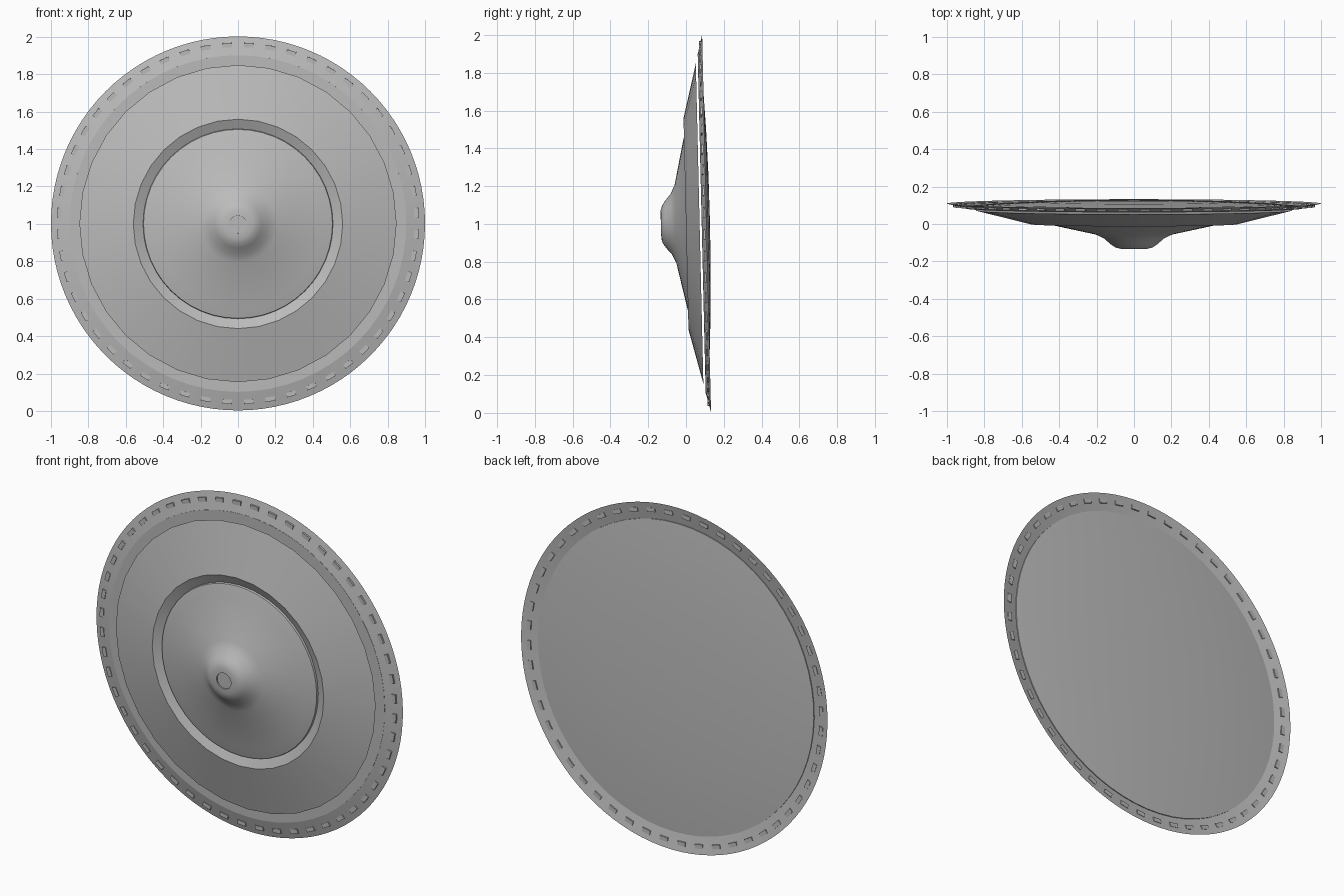
import bpy
import bmesh
import math
from mathutils import Matrix

cube = bpy.data.objects.get("Cube")
if cube:
    bpy.data.objects.remove(cube, do_unlink=True)

grey = bpy.data.materials.new("plain grey")
grey.use_nodes = True
colour = (0.5, 0.5, 0.5, 1)
grey.diffuse_color = colour
grey.node_tree.nodes["Principled BSDF"].inputs["Base Color"].default_value = colour

# The whole disc leans slightly, upper edge towards the front
LEAN = Matrix.Translation((0, 0, 1)) @ Matrix.Rotation(math.radians(1.35), 4, "X")


def finish(bm, name, smooth_angle):
    bmesh.ops.remove_doubles(bm, verts=bm.verts, dist=1e-5)
    bmesh.ops.recalc_face_normals(bm, faces=bm.faces)
    mesh = bpy.data.meshes.new(name)
    bm.to_mesh(mesh)
    bm.free()
    mesh.materials.append(grey)
    obj = bpy.data.objects.new(name, mesh)
    bpy.context.collection.objects.link(obj)
    obj.matrix_world = LEAN
    if smooth_angle:
        bpy.ops.object.select_all(action="DESELECT")
        obj.select_set(True)
        bpy.context.view_layer.objects.active = obj
        bpy.ops.object.shade_smooth_by_angle(angle=math.radians(smooth_angle))


def lathe(name, profile, sides, smooth_angle=0):
    """Spin (radius, y) points around the y axis."""
    bm = bmesh.new()
    verts = [bm.verts.new((r, y, 0)) for r, y in profile]
    edges = [bm.edges.new(pair) for pair in zip(verts, verts[1:])]
    bmesh.ops.spin(bm, geom=verts + edges, cent=(0, 0, 0), axis=(0, 1, 0),
                   angle=2 * math.pi, steps=sides, use_duplicate=False)
    finish(bm, name, smooth_angle)


# Thin conical outer rim
lathe("outer_rim", [(1, 0.109), (0.895, 0.083), (0.895, 0.088), (1, 0.109)], 96, 20)

# Gently domed back plate with a flat front
lathe("back_plate", [(0, 0.083), (0.9, 0.083), (0.9, 0.094), (0.75, 0.106),
                     (0.5, 0.118), (0.25, 0.125), (0, 0.127)], 64, 20)

# Front dish, its groove and the inner disc
lathe("front_dish", [(0, 0.070), (0.848, 0.072), (0.56, 0), (0.507, 0.024),
                     (0.2, 0.024)], 32, 8)
lathe("inner_disc", [(0.3, 0.03), (0.508, 0.024), (0.505, 0.012), (0.445, -0.004),
                     (0.205, -0.056), (0.16, -0.078), (0.125, -0.108), (0.1, -0.125),
                     (0.075, -0.132), (0.047, -0.133), (0.047, -0.125), (0, -0.125)], 48, 25)

# Row of small window blocks passing through the rim
COUNT = 52
bm = bmesh.new()
for i in range(COUNT):
    place = (Matrix.Rotation(2 * math.pi * (i + 0.5) / COUNT, 4, "Y")
             @ Matrix.Translation((0.955, 0.098, 0))
             @ Matrix.Diagonal((0.024, 0.014, 0.052, 1)))
    bmesh.ops.create_cube(bm, size=1, matrix=place)
finish(bm, "rim_windows", 0)
